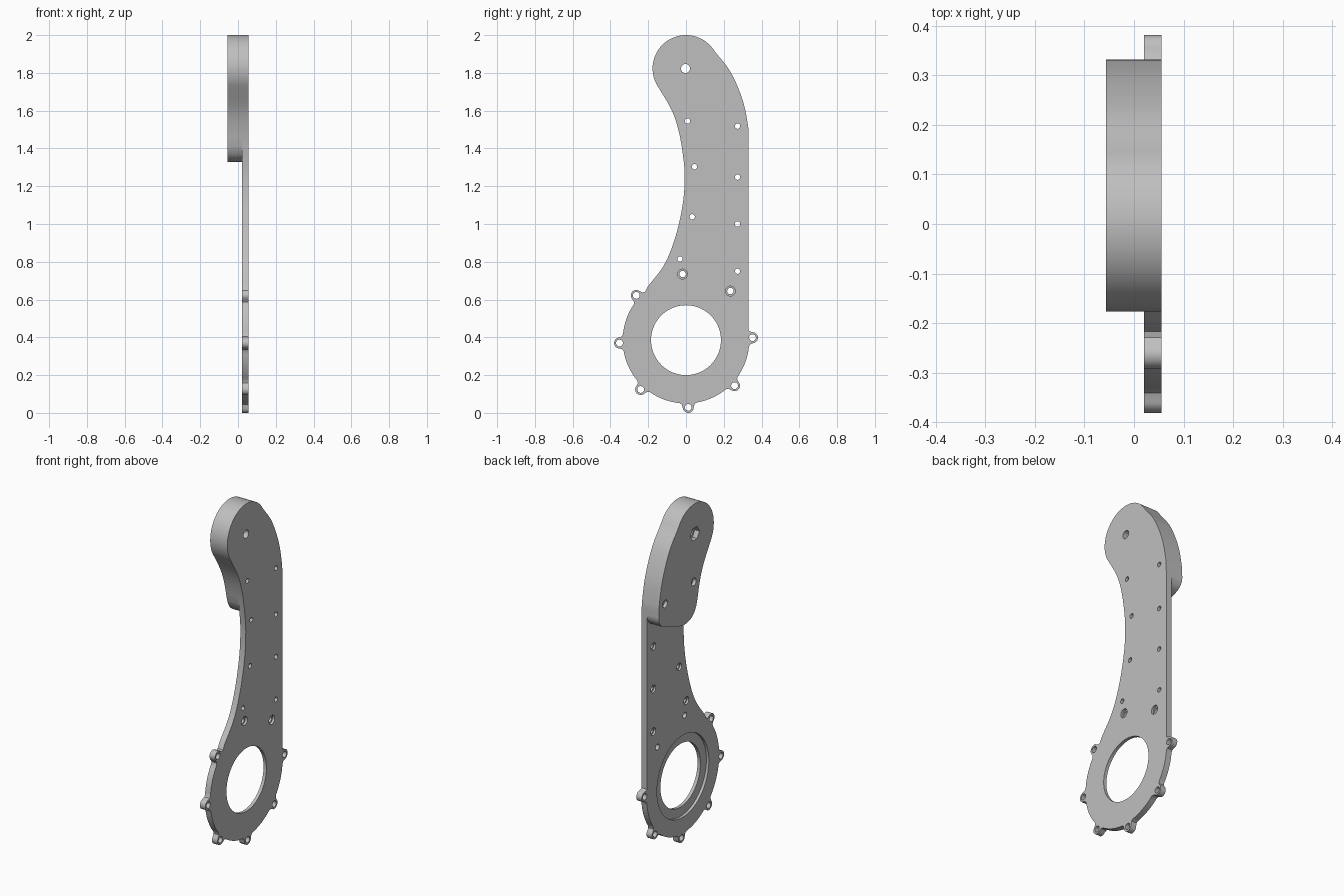
import bpy, bmesh
from math import sin, cos, atan2, radians, pi
from mathutils import Vector

if "Cube" in bpy.data.objects:
    bpy.data.objects.remove(bpy.data.objects["Cube"])

grey = bpy.data.materials.new("machined_grey")
grey.use_nodes = True
COLOUR = (0.52, 0.52, 0.52, 1)
grey.diffuse_color = COLOUR
grey.node_tree.nodes["Principled BSDF"].inputs["Base Color"].default_value = COLOUR

PAD_BACK, PLATE_BACK, FACE = -0.056, 0.02, 0.055
HUB = Vector((0, 0.385))
HUB_R = 0.335


def arc(centre, r, a0, a1, n):
    return [Vector((centre[0] + r * cos(a0 + (a1 - a0) * i / n),
                    centre[1] + r * sin(a0 + (a1 - a0) * i / n))) for i in range(n + 1)]


def spline(points, n=8):
    """Catmull-Rom curve through the points."""
    p = [Vector(q) for q in points]
    p = [2 * p[0] - p[1]] + p + [2 * p[-1] - p[-2]]
    out = []
    for a, b, c, d in zip(p, p[1:], p[2:], p[3:]):
        for i in range(n):
            t = i / n
            out.append(0.5 * (2 * b + (c - a) * t + (2 * a - 5 * b + 4 * c - d) * t * t
                              + (3 * b - a - 3 * c + d) * t ** 3))
    return out + [p[-2]]


def add_prism(bm, outline, x0, x1):
    """Extrude a (y, z) outline from x0 to x1."""
    low = [bm.verts.new((x0, q[0], q[1])) for q in outline]
    high = [bm.verts.new((x1, q[0], q[1])) for q in outline]
    bm.faces.new(low[::-1])
    bm.faces.new(high)
    for i in range(len(low)):
        j = (i + 1) % len(low)
        bm.faces.new((low[i], low[j], high[j], high[i]))


def make_object(name, prisms):
    bm = bmesh.new()
    for prism in prisms:
        add_prism(bm, *prism)
    bmesh.ops.recalc_face_normals(bm, faces=bm.faces)
    mesh = bpy.data.meshes.new(name)
    bm.to_mesh(mesh)
    bm.free()
    mesh.materials.append(grey)
    obj = bpy.data.objects.new(name, mesh)
    bpy.context.collection.objects.link(obj)
    return obj


def hole(centre, r, x0, x1, sides=24):
    return (arc(centre, r, 0, 2 * pi, sides)[:-1], x0, x1)


def cut(target, prisms):
    cutter = make_object("cutter", prisms)
    cutter.hide_render = True
    mod = target.modifiers.new("cut", 'BOOLEAN')
    mod.operation, mod.solver, mod.object = 'DIFFERENCE', 'EXACT', cutter
    bpy.context.view_layer.objects.active = target
    bpy.ops.object.modifier_apply(modifier=mod.name)
    bpy.data.objects.remove(cutter)


# Arm outline, counter-clockwise: outer edge, round head, inner edge
outer = spline([(0.332, 1.45), (0.327, 1.53), (0.297, 1.665), (0.234, 1.808), (0.153, 1.913)])
head = arc((0, 1.823), 0.177, radians(32), radians(208), 36)
inner = spline([(-0.156, 1.74), (-0.077, 1.605), (-0.037, 1.485), (-0.013, 1.34), (-0.007, 1.235),
                (-0.018, 1.1), (-0.055, 0.935), (-0.115, 0.785), (-0.215, 0.653)])
upper = outer[:-1] + head + inner[1:-1]

# Hub outline with six screw ears
ears = [Vector(e) for e in ((-0.263, 0.622), (-0.352, 0.37), (-0.24, 0.124),
                            (0.012, 0.029), (0.257, 0.144), (0.352, 0.398))]
EAR_R, GAP = 0.029, 0.135
hub = []
for k, ear in enumerate(ears):
    a = atan2(*(ear - HUB).yx) % (2 * pi)
    if k == len(ears) - 1:
        a += 2 * pi if a < pi else 0
    if k:
        hub += arc(HUB, HUB_R, previous + GAP, a - GAP, 10)
    else:
        hub += arc(HUB, HUB_R, a - GAP, a - GAP, 1)[:1]
    hub += arc(HUB, HUB_R + 0.006, a - 0.1, a - 0.1, 1)[:1]
    hub += arc(ear, EAR_R, a - 1.5, a + 1.5, 14)
    hub += arc(HUB, HUB_R + 0.006, a + 0.1, a + 0.1, 1)[:1]
    previous = a
hub.append(Vector((0.332, 0.435)))

plate = make_object("arm_plate", [(upper + hub, PLATE_BACK, FACE)])

# Thick upper pad sharing the arm outline, closed by a slanted rounded end
pad_end = spline([(-0.026, 1.435), (-0.014, 1.395), (0.012, 1.356), (0.052, 1.334), (0.1, 1.328),
                  (0.16, 1.342), (0.27, 1.38), (0.308, 1.4), (0.328, 1.428)], 4)
pad_top = [q for q in upper if q.y > 1.449]
pad = make_object("upper_pad", [(pad_top + pad_end, PAD_BACK, PLATE_BACK)])

# Holes
small = [(0.008, 1.545), (0.045, 1.303), (0.033, 1.038), (-0.032, 0.815),
         (0.273, 1.518), (0.273, 1.248), (0.273, 1.0), (0.273, 0.75)]
pad_small = [c for c in small if c[1] > 1.5]
plate_small = [c for c in small if c[1] < 1.5]
large = [(-0.018, 0.735), (0.235, 0.645)]
pivot = (-0.003, 1.823)

cut(plate, [hole(c, 0.014, -1, 1) for c in small] + [hole(c, 0.017, -1, 1) for c in large]
    + [hole(c, 0.018, -1, 1) for c in ears] + [hole(pivot, 0.024, -1, 1), hole(HUB, 0.185, -1, 1, 72)])
# Bearing seat and screw recesses
cut(plate, [hole(HUB, 0.24, -1, PLATE_BACK + 0.016, 72)]
    + [hole(c, 0.022, -1, PLATE_BACK + 0.012) for c in plate_small])
cut(plate, [hole(c, 0.026, FACE - 0.014, 1) for c in large])
cut(pad, [hole(c, 0.014, -1, 1) for c in pad_small] + [hole(pivot, 0.024, -1, 1)])
# Hexagonal nut pocket and screw recesses
cut(pad, [hole(c, 0.022, -1, PAD_BACK + 0.02) for c in pad_small]
    + [hole(pivot, 0.041, -1, PAD_BACK + 0.03, 6)])

for obj in (plate, pad):
    bpy.ops.object.select_all(action='DESELECT')
    obj.select_set(True)
    bpy.context.view_layer.objects.active = obj
    bpy.ops.object.shade_smooth_by_angle(angle=radians(30))
